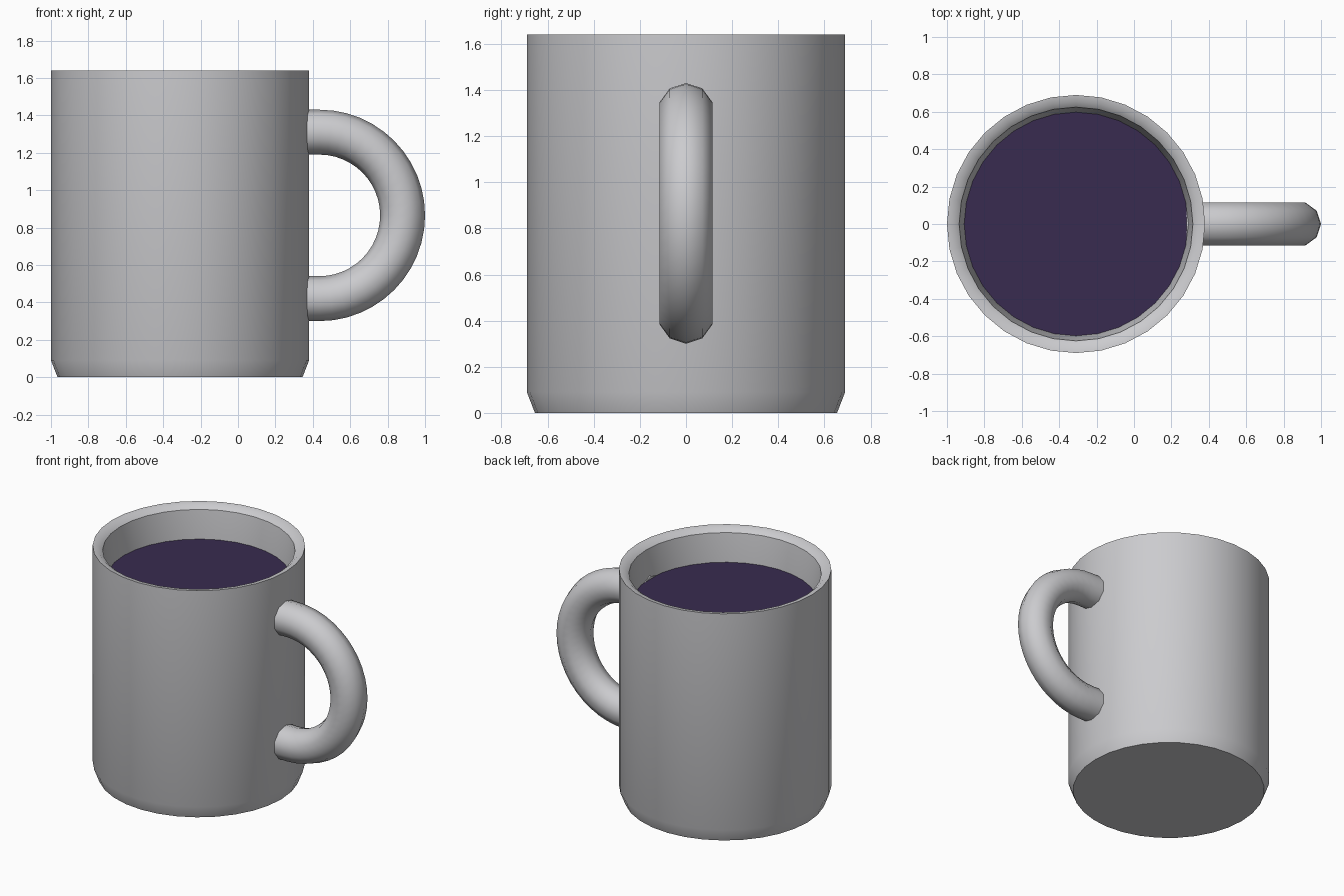
import bpy
import bmesh
from math import cos, sin, pi, radians

cube = bpy.data.objects.get("Cube")
if cube:
    bpy.data.objects.remove(cube, do_unlink=True)

CENTRE_X = -0.31
SIDES = 32


def make_material(name, colour):
    mat = bpy.data.materials.new(name)
    mat.use_nodes = True
    mat.diffuse_color = colour
    mat.node_tree.nodes["Principled BSDF"].inputs["Base Color"].default_value = colour
    return mat


def finish(name, bm, mat, location, angle):
    bmesh.ops.recalc_face_normals(bm, faces=bm.faces)
    mesh = bpy.data.meshes.new(name)
    bm.to_mesh(mesh)
    bm.free()
    mesh.materials.append(mat)
    obj = bpy.data.objects.new(name, mesh)
    obj.location = location
    bpy.context.collection.objects.link(obj)
    bpy.ops.object.select_all(action="DESELECT")
    obj.select_set(True)
    bpy.context.view_layer.objects.active = obj
    bpy.ops.object.shade_smooth_by_angle(angle=radians(angle))
    return obj


def bridge(bm, rings):
    for a, b in zip(rings, rings[1:]):
        n = len(a)
        for i in range(n):
            j = (i + 1) % n
            bm.faces.new((a[i], a[j], b[j], b[i]))


def ring(bm, radius, z):
    steps = [2 * pi * i / SIDES for i in range(SIDES)]
    return [bm.verts.new((radius * cos(t), radius * sin(t), z)) for t in steps]


ceramic = make_material("grey ceramic", (0.6, 0.6, 0.62, 1))
coffee = make_material("dark purple drink", (0.04, 0.024, 0.08, 1))

# Hollow cup body: outside from base to rim, then down the inside
profile = [(0.655, 0), (0.69, 0.09), (0.69, 1.64), (0.655, 1.635),
           (0.625, 1.61), (0.595, 1.38), (0.59, 0.12)]
bm = bmesh.new()
rings = [ring(bm, r, z) for r, z in profile]
bridge(bm, rings)
bm.faces.new(rings[0])
bm.faces.new(rings[-1])
finish("cup_body", bm, ceramic, (CENTRE_X, 0, 0), 40)

# Drink surface
bm = bmesh.new()
bm.faces.new(ring(bm, 0.598, 0))
drink = finish("drink_surface", bm, coffee, (CENTRE_X, 0, 1.41), 30)

# Handle: half ring with short straight ends sunk into the cup wall
MAJOR, MINOR, TUBE_SIDES, ARC_STEPS = 0.445, 0.12, 10, 24
bm = bmesh.new()


def tube_ring(arc, shift=0):
    verts = []
    for i in range(TUBE_SIDES):
        t = 2 * pi * i / TUBE_SIDES
        r = MAJOR + MINOR * cos(t)
        verts.append(bm.verts.new((r * cos(arc) - shift, MINOR * sin(t), r * sin(arc))))
    return verts


arcs = [-pi / 2 + pi * i / ARC_STEPS for i in range(ARC_STEPS + 1)]
rings = [tube_ring(arcs[0], 0.155)] + [tube_ring(a) for a in arcs]
rings.append(tube_ring(arcs[-1], 0.155))
bridge(bm, rings)
bm.faces.new(rings[0])
bm.faces.new(rings[-1])
finish("handle", bm, ceramic, (0.435, 0, 0.865), 50)
